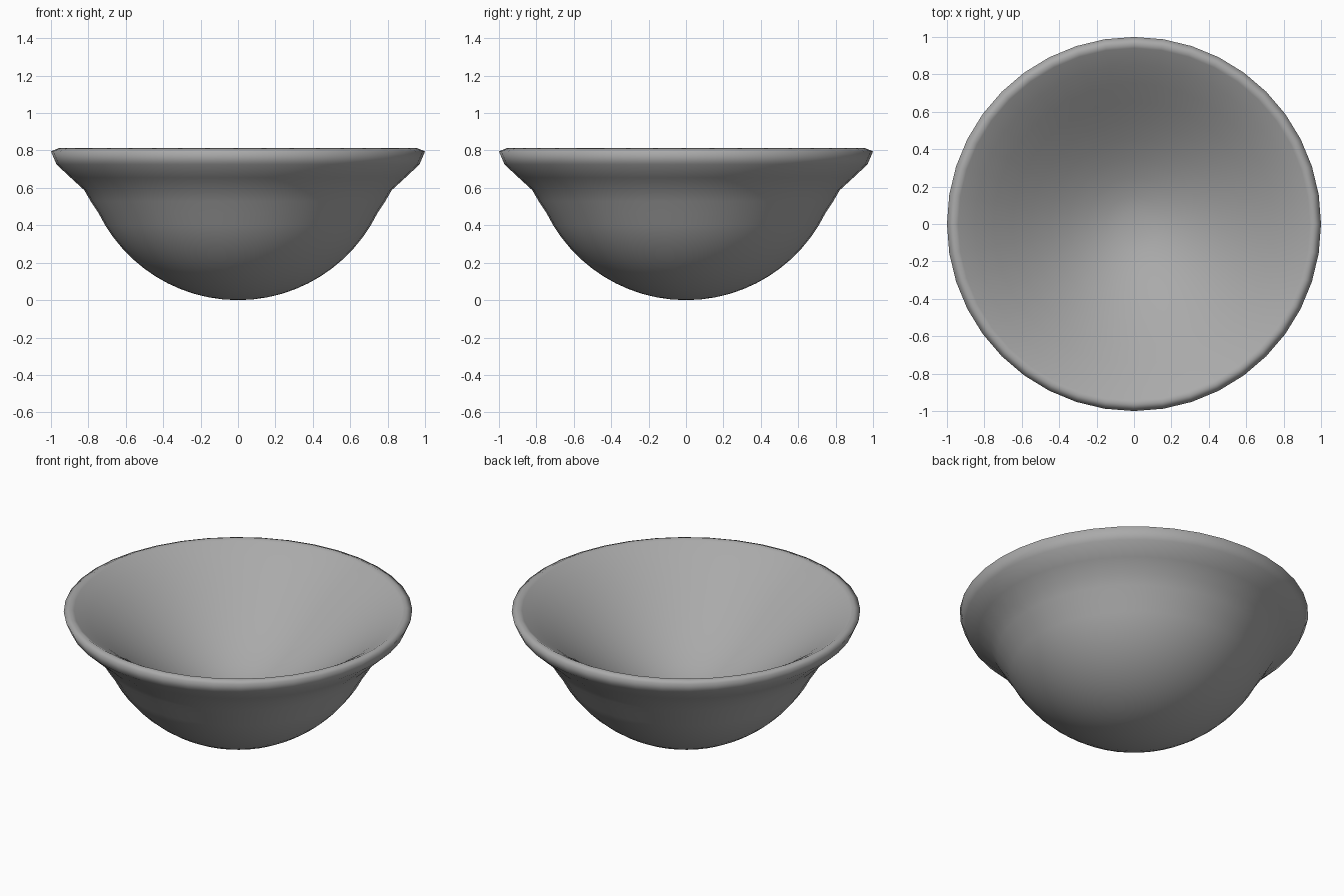
import bpy
import bmesh
import math

cube = bpy.data.objects.get("Cube")
if cube:
    bpy.data.objects.remove(cube, do_unlink=True)

SIDES = 40
RADIUS = 0.83

# Round outer wall, from the bottom pole up to the flare
angles = [math.radians(64 * i / 12) for i in range(13)]
outer = [(RADIUS * math.sin(a), RADIUS - RADIUS * math.cos(a)) for a in angles]

# Flared lip, then the shallow funnel-like inside down to the axis
lip = [(0.787, 0.528), (0.822, 0.588), (0.895, 0.655), (0.97, 0.725),
       (1.0, 0.795), (0.96, 0.812)]
inside = [(0.94, 0.801), (0.9, 0.777), (0.85, 0.745), (0.75, 0.672),
          (0.65, 0.594), (0.55, 0.519), (0.45, 0.449), (0.35, 0.387),
          (0.25, 0.336), (0.15, 0.298), (0.07, 0.283), (0, 0.28)]
profile = outer + lip + inside

# Turn the profile around the vertical axis
bm = bmesh.new()
verts = [bm.verts.new((r, 0, z)) for r, z in profile]
edges = [bm.edges.new(pair) for pair in zip(verts, verts[1:])]
bmesh.ops.spin(bm, geom=verts + edges, cent=(0, 0, 0), axis=(0, 0, 1),
               angle=math.tau, steps=SIDES, use_merge=False)
bmesh.ops.remove_doubles(bm, verts=bm.verts, dist=0.0005)
bmesh.ops.recalc_face_normals(bm, faces=bm.faces)
for face in bm.faces:
    face.smooth = True

mesh = bpy.data.meshes.new("bowl")
bm.to_mesh(mesh)
bm.free()
bowl = bpy.data.objects.new("bowl", mesh)
bpy.context.collection.objects.link(bowl)

# Plain grey finish
grey = bpy.data.materials.new("plain grey")
grey.use_nodes = True
colour = (0.4, 0.4, 0.4, 1)
grey.diffuse_color = colour
grey.node_tree.nodes["Principled BSDF"].inputs["Base Color"].default_value = colour
mesh.materials.append(grey)
